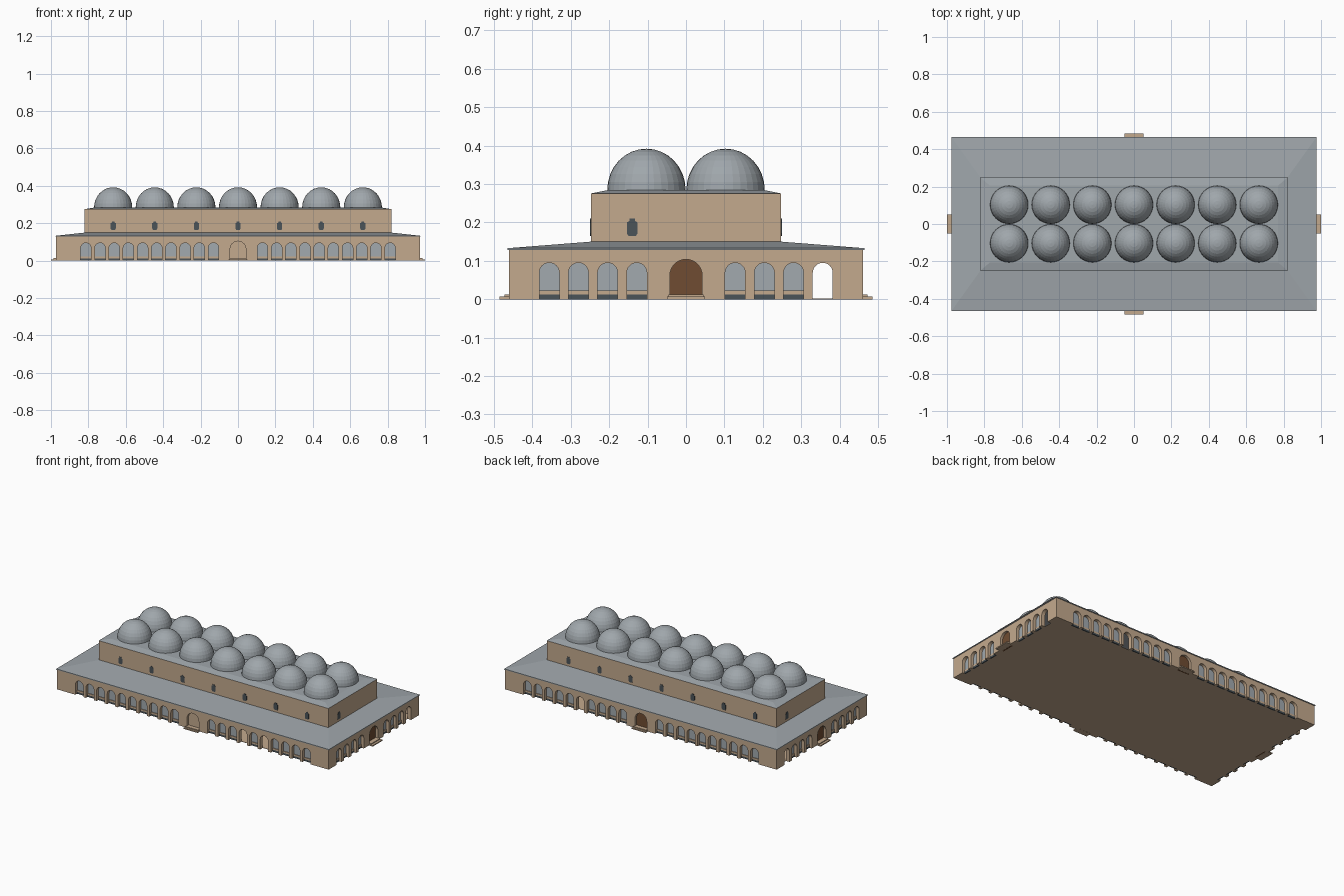
import bpy, bmesh, math
from mathutils import Matrix

if "Cube" in bpy.data.objects:
    bpy.data.objects.remove(bpy.data.objects["Cube"])


def material(name, rgb):
    m = bpy.data.materials.new(name)
    m.diffuse_color = (*rgb, 1)
    m.use_nodes = True
    m.node_tree.nodes["Principled BSDF"].inputs["Base Color"].default_value = m.diffuse_color
    return m


STONE = material("sandstone", (0.55, 0.40, 0.27))
LEAD = material("lead_roof", (0.35, 0.385, 0.41))
GLASS = material("pale_glass", (0.36, 0.40, 0.43))
DARK = material("dark_slate", (0.07, 0.087, 0.098))
WOOD = material("brown_wood", (0.16, 0.073, 0.032))


def finish(name, bm, mat):
    bmesh.ops.recalc_face_normals(bm, faces=bm.faces)
    me = bpy.data.meshes.new(name)
    bm.to_mesh(me)
    bm.free()
    me.materials.append(mat)
    ob = bpy.data.objects.new(name, me)
    bpy.context.collection.objects.link(ob)
    return ob


def plates(name, outlines, d0, d1, rot, mat):
    """Extrude (u, z) outlines between distances d0 and d1 from the centre, facing side rot."""
    bm = bmesh.new()
    for pts in outlines:
        a = [bm.verts.new((u, -d0, z)) for u, z in pts]
        b = [bm.verts.new((u, -d1, z)) for u, z in pts]
        bm.faces.new(a)
        bm.faces.new(b)
        for i in range(len(pts)):
            j = (i + 1) % len(pts)
            bm.faces.new((a[i], a[j], b[j], b[i]))
    if outlines:
        bm.transform(Matrix.Rotation(rot, 4, 'Z'))
    return finish(name, bm, mat)


def rect(u, w, z0, z1):
    return [(u - w, z0), (u + w, z0), (u + w, z1), (u - w, z1)]


def arch(u, w, z0, top, n=12):
    """Round-headed outline, from bottom left over the top to bottom right."""
    arc = [(u - w * math.cos(math.pi * i / n), top - w + w * math.sin(math.pi * i / n))
           for i in range(n + 1)]
    return [(u - w, z0)] + arc + [(u + w, z0)]


def frustum(name, x0, y0, z0, x1, y1, z1, mat):
    bm = bmesh.new()
    signs = [(-1, -1), (1, -1), (1, 1), (-1, 1)]
    lo = [bm.verts.new((x0 * a, y0 * b, z0)) for a, b in signs]
    hi = [bm.verts.new((x1 * a, y1 * b, z1)) for a, b in signs]
    bm.faces.new(lo)
    bm.faces.new(hi)
    for i in range(4):
        j = (i + 1) % 4
        bm.faces.new((lo[i], lo[j], hi[j], hi[i]))
    return finish(name, bm, mat)


HX, HY, T, H = 0.972, 0.461, 0.025, 0.13
long_u = [0.131 + 0.0758 * i for i in range(10)]
short_u = [0.128 + 0.076 * i for i in range(4)]
window_u = [0.2225 * i for i in range(-3, 4)]

# side: name, turn, half length, distance, arch offsets, arch half width, open arches,
# door material, upper wall distance, upper windows, step distance
sides = [
    ("front", 0, HX, HY, long_u, 0.028, [long_u[3], long_u[5]], STONE, 0.248, window_u, 0.485),
    ("right", 1, HY - T, HX, short_u, 0.026, [short_u[3]], WOOD, 0.82, [-0.14], 1.0),
    ("back", 2, HX, HY, long_u, 0.028, [-long_u[4]], WOOD, 0.248, window_u, 0.485),
    ("left", 3, HY - T, HX, short_u, 0.026, [-short_u[3]], WOOD, 0.82, [-0.14], 1.0),
]

for name, turn, half, D, offs, w, opened, door_mat, upper, wins, step in sides:
    rot = turn * math.pi / 2
    centres = sorted([-u for u in offs] + offs)
    # arcaded wall, one outline with arch notches along the foot
    outline = [(-half, H), (-half, 0)]
    for u in sorted(centres + [0]):
        outline += arch(u, 0.042, 0, 0.104, 16) if u == 0 else arch(u, w, 0, 0.095)
    outline += [(half, 0), (half, H)]
    plates(name + "_arcade_wall", [outline], D - T, D, rot, STONE)
    # infill of the arches: glass, parapet and dark sill
    filled = [u for u in centres if all(abs(u - o) > 0.01 for o in opened)]
    inner = D - T
    plates(name + "_arch_glass", [arch(u, w, 0.023, 0.095) for u in filled],
           inner, inner + 0.004, rot, GLASS)
    plates(name + "_parapets", [rect(u, w, 0.012, 0.023) for u in filled],
           inner, inner + 0.008, rot, STONE)
    plates(name + "_sills", [rect(u, w, 0, 0.012) for u in filled],
           inner, inner + 0.008, rot, DARK)
    # door and two entrance steps
    plates(name + "_door", [arch(0, 0.042, 0.0, 0.104, 16)], inner, inner + 0.009, rot, door_mat)
    plates(name + "_lower_step", [rect(0, 0.05, 0, 0.007)], D - 0.015, step, rot, STONE)
    plates(name + "_upper_step", [rect(0, 0.046, 0.007, 0.013)], D - 0.015,
           (D + step) / 2, rot, STONE)
    # small upper windows with a stepped head
    shapes = []
    for u in wins:
        shapes.append([(u - 0.010, 0.165), (u + 0.010, 0.165), (u + 0.014, 0.172),
                       (u + 0.014, 0.2), (u + 0.007, 0.204), (u + 0.007, 0.21),
                       (u - 0.007, 0.21), (u - 0.007, 0.204), (u - 0.014, 0.2),
                       (u - 0.014, 0.172)])
    plates(name + "_upper_windows", shapes, upper - 0.002, upper + 0.002, rot, DARK)

# floor, roofs and upper hall
frustum("floor", HX - T, HY - T, 0, HX - T, HY - T, 0.002, STONE)
frustum("lower_roof_lip", 0.976, 0.465, H - 0.002, 0.976, 0.465, H + 0.003, LEAD)
frustum("lower_roof", 0.976, 0.465, H + 0.003, 0.82, 0.248, 0.15, LEAD)
frustum("upper_hall", 0.82, 0.248, 0.149, 0.82, 0.248, 0.275, STONE)
frustum("upper_roof", 0.822, 0.25, 0.275, 0.77, 0.205, 0.284, LEAD)

# two rows of seven domes
bm = bmesh.new()
for x in window_u:
    for y in (-0.103, 0.103):
        m = Matrix.Translation((x, y, 0.285)) @ Matrix.Diagonal((1, 1, 1.05, 1))
        bmesh.ops.create_uvsphere(bm, u_segments=32, v_segments=16, radius=0.102, matrix=m)
bmesh.ops.delete(bm, geom=[v for v in bm.verts if v.co.z < 0.28], context='VERTS')
finish("domes", bm, LEAD)
